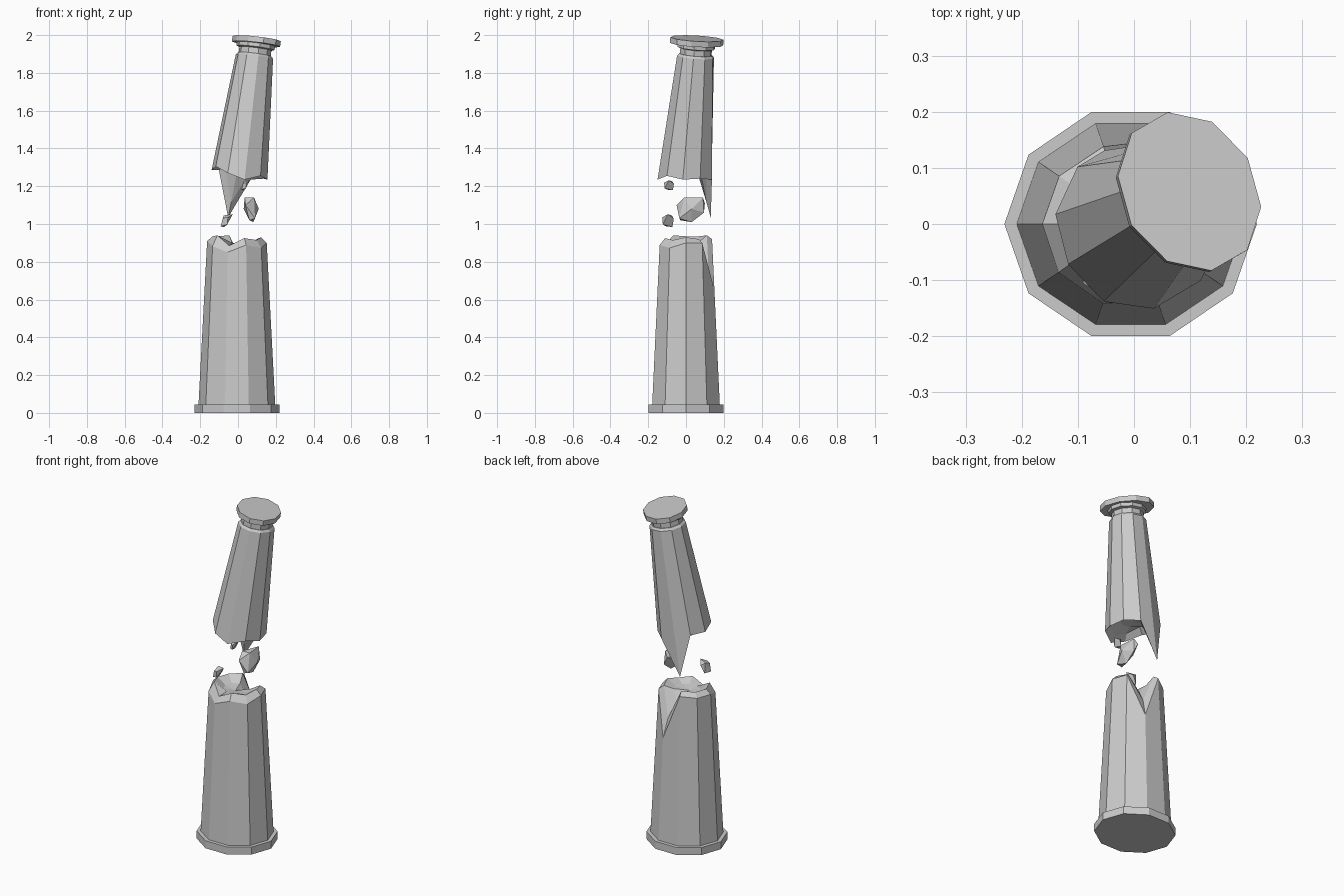
import bpy, bmesh
from math import cos, sin, radians
from mathutils import Vector

if "Cube" in bpy.data.objects:
    bpy.data.objects.remove(bpy.data.objects["Cube"])

N = 10


def finish(name, bm):
    bmesh.ops.recalc_face_normals(bm, faces=bm.faces[:])
    me = bpy.data.meshes.new(name)
    bm.to_mesh(me)
    bm.free()
    ob = bpy.data.objects.new(name, me)
    bpy.context.collection.objects.link(ob)
    return ob


def loft(name, rings, apex=None):
    """Skin rings; first end is flat, last end is flat or a fan to apex."""
    bm = bmesh.new()
    vs = [[bm.verts.new(p) for p in ring] for ring in rings]
    for a, b in zip(vs, vs[1:]):
        for i in range(N):
            j = (i + 1) % N
            bm.faces.new((a[i], a[j], b[j], b[i]))
    bm.faces.new(vs[0])
    if apex is None:
        bm.faces.new(vs[-1])
    else:
        c = bm.verts.new(apex)
        for i in range(N):
            bm.faces.new((vs[-1][i], vs[-1][(i + 1) % N], c))
    return finish(name, bm)


def hull(name, pts):
    bm = bmesh.new()
    for p in pts:
        bm.verts.new(p)
    res = bmesh.ops.convex_hull(bm, input=bm.verts[:])
    junk = [g for g in res["geom_interior"] + res["geom_unused"]
            if isinstance(g, bmesh.types.BMVert)]
    bmesh.ops.delete(bm, geom=list(set(junk)), context='VERTS')
    return finish(name, bm)


# ---- Lower half: slightly oval ten-sided plinth and shaft
def low(i, rx, ry, z):
    a = radians(36 * i)
    return Vector((-0.006 + rx * cos(a), ry * sin(a), z))


def low_ring(rx, ry, z):
    return [low(i, rx, ry, z) for i in range(N)]


loft("plinth", [low_ring(.225, .21, 0), low_ring(.225, .21, .045)])

outer_z = [.90, .90, .65, .92, .91, .91, .883, .85, .889, .873]
inner_z = [.93, .92, .76, .94, .935, .935, .94, .885, .925, .915]


def taper(i, z, inset=0):
    t = (z - .045) / .855
    return low(i, .203 - .045 * t - inset, .188 - .042 * t - inset, z)


loft("lower_shaft", [
    low_ring(.203, .188, .045),
    [taper(i, z) for i, z in enumerate(outer_z)],
    [taper(i, z, .028) for i, z in enumerate(inner_z)],
    [taper(i, .90 if i != 2 else .84, .08) for i in range(N)],
], apex=(-.01, -.01, .89))

# ---- Upper half: leaning axis through the centre of the top
TOP = Vector((.099, .058, 1.982))
AXIS = Vector((.127, .08, 1)).normalized()
LEAN = Vector((0, 0, 1)).rotation_difference(AXIS)


def up(i, r, t):
    a = radians(36 * i - 6)
    return TOP - AXIS * t + LEAN @ Vector((r * cos(a), r * sin(a), 0))


def up_ring(r, t):
    return [up(i, r, t) for i in range(N)]


def cap_ring(t, s=1):
    ring = []
    k = radians(-60)
    for i in range(N):
        a = radians(36 * i + 18)
        x, y = .149 * s * cos(a), .121 * s * sin(a)
        ring.append(TOP - AXIS * t + LEAN @ Vector(
            (x * cos(k) - y * sin(k), x * sin(k) + y * cos(k), 0)))
    return ring


def up_at_z(i, z, inset=0):
    # Point on the tapered shaft side at a given world height
    t = (TOP.z - z) / AXIS.z
    for _ in range(4):
        r = min(.1 + (t - .095) * .08, .152) - inset
        t += (up(i, r, t).z - z) / AXIS.z
    return up(i, r, t)


loft("capital", [cap_ring(0), cap_ring(.03)])
loft("neck", [up_ring(.102, .03), up_ring(.102, .05), up_ring(.086, .055),
              up_ring(.086, .095)])

break_z = [1.235, 1.24, 1.235, 1.035, 1.285, 1.285, 1.305, 1.27, 1.235, 1.255]
loft("upper_shaft", [
    up_ring(.09, .085),
    up_ring(.1, .097),
    [up_at_z(i, z) for i, z in enumerate(break_z)],
    [up_at_z(i, z + (.03 if i != 3 else .08), .03) for i, z in enumerate(break_z)],
    [up_at_z(i, 1.31, .08) for i in range(N)],
], apex=(.01, .0, 1.32))

# ---- Loose fragments floating in the gap
hull("large_fragment", [
    (.04, -.05, 1.10), (.035, -.01, 1.14), (.085, -.01, 1.14), (.075, .09, 1.14),
    (.11, .03, 1.08), (.08, .095, 1.06), (.055, .10, 1.11), (.08, .03, 1.01),
    (.06, -.03, 1.02), (.09, -.035, 1.03), (.03, .03, 1.08)])


def chip(name, c, s):
    # Small irregular stone chip
    shape = [(-1, -.4, -.9), (-.4, .6, -1), (.1, -.9, -.6), (.3, .8, .3),
             (-.5, .5, .8), (1, -.1, 1), (.2, -1, .5), (-.6, -.6, .4)]
    hull(name, [[c[k] + p[k] * s[k] for k in range(3)] for p in shape])


chip("lower_chip", (-.06, -.092, 1.018), (.032, .034, .034))
chip("upper_chip", (.04, -.087, 1.205), (.022, .029, .026))
